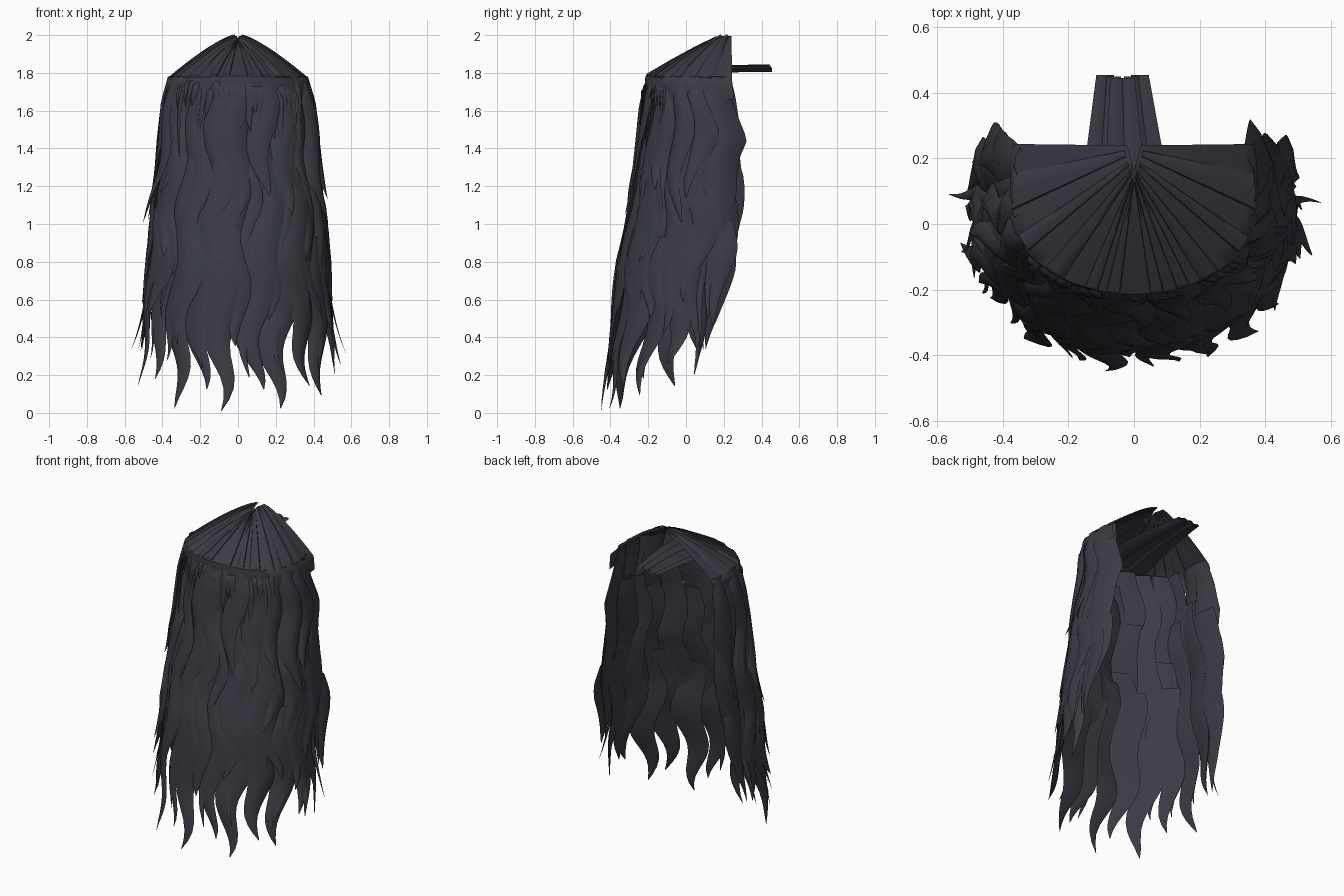
import bpy, bmesh, math, random
from mathutils import Vector

if "Cube" in bpy.data.objects:
    bpy.data.objects.remove(bpy.data.objects["Cube"])

random.seed(11)
R = random.uniform

dark = bpy.data.materials.new("charcoal_hair")
dark.diffuse_color = (0.043, 0.043, 0.059, 1)
dark.use_nodes = True
dark.node_tree.nodes["Principled BSDF"].inputs["Base Color"].default_value = dark.diffuse_color

# Outline of the hair by height: z, half width, front y, back y
LEVELS = [(0.0, .48, -.425, .05), (0.2, .485, -.405, .10), (0.5, .475, -.375, .205),
          (0.8, .46, -.345, .245), (1.0, .44, -.30, .275), (1.1, .43, -.28, .285),
          (1.3, .405, -.245, .265), (1.45, .39, -.225, .295), (1.6, .375, -.21, .26),
          (1.78, .355, -.195, .24)]
CENTRE, BEND = 0.05, 0.75


def level(z):
    z = min(max(z, 0), 1.78)
    for a, b in zip(LEVELS, LEVELS[1:]):
        if z <= b[0]:
            k = (z - a[0]) / (b[0] - a[0])
            return [p + (q - p) * k for p, q in zip(a[1:], b[1:])]


def shell(u, z):
    """Point on the outline: u = -1 back left, 0 front, 1 back right."""
    half, front, back = level(z)
    s, m = (1 if u >= 0 else -1), abs(u)
    if m < BEND:
        t = m / BEND * math.pi / 2
        return Vector((s * half * math.sin(t), CENTRE - (CENTRE - front) * math.cos(t), z))
    k = (m - BEND) / (1 - BEND)
    return Vector((s * half * (1 - .03 * k * k), CENTRE + (back - CENTRE) * k, z))


def outward(u, z):
    t = shell(u + .02, z) - shell(u - .02, z)
    return Vector((t.y, -t.x, 0)).normalized()


def sheet(bm, rows, closed=False):
    """Join rows of points into a grid of faces, or a tube if closed."""
    vs = [[bm.verts.new(p) for p in row] for row in rows]
    n = len(rows[0])
    for a, b in zip(vs, vs[1:]):
        for i in range(n if closed else n - 1):
            k = (i + 1) % n
            bm.faces.new((a[i], b[i], b[k], a[k]))


def finish(bm, name):
    me = bpy.data.meshes.new(name)
    bm.to_mesh(me)
    bm.free()
    me.materials.append(dark)
    ob = bpy.data.objects.new(name, me)
    bpy.context.collection.objects.link(ob)
    bpy.ops.object.select_all(action='DESELECT')
    ob.select_set(True)
    bpy.context.view_layer.objects.active = ob
    bpy.ops.object.shade_smooth_by_angle(angle=math.radians(50))


# Lens cross-section: sideways position, bulge
SECTION = [(-1, 0), (-.6, .64), (0, 1), (.6, .64), (1, 0), (.6, -.3), (0, -.45), (-.6, -.3)]


def lock(bm, u0, top, tip, width, lift, sway, flare=0.0, wave=.035, tilt=.1, bulge=.3,
         taper=.55, steps=18):
    """One wavy lens-shaped lock that tapers to a curved point."""
    rows = []
    phase = u0 * 4 + R(-.4, .4)
    calm = 1 if abs(u0) < .8 else .4
    for i in range(steps + 1):
        s = i / steps
        z = top + (tip - top) * s
        w = width / 2 * min(1, (1 - s) / taper) ** .9 * (.7 + .3 * min(1, s * 4)) + .0015
        uc = u0 + calm * wave * math.sin(z * 12 + phase) + sway * s ** 3
        row = []
        for q, b in SECTION:
            u = uc + q * w / .95
            out = lift * min(1, s * 5) + bulge * w * (b - .4) + tilt * q * w + flare * s ** 3
            row.append(shell(u, z) + outward(u, z) * out)
        rows.append(row)
    sheet(bm, rows, True)


# Main tiers of long locks: name, count, top, tip at front, rise toward back, lift
TIERS = [("upper_locks", 13, 1.78, 1.08, .0, .012),
         ("middle_locks", 13, 1.50, .74, .05, .004),
         ("lower_locks", 13, 1.22, .40, .22, .006),
         ("bottom_locks", 14, 1.0, .055, .43, .004)]
for name, n, top, tip, rise, lift in TIERS:
    bm = bmesh.new()
    for i in range(n):
        u = -.9 + 1.8 * i / (n - 1)
        end = tip + rise * abs(u) ** 2.5 + (.08 if i % 2 else -.05) + R(-.03, .02)
        start = top if top > 1.7 else top + R(-.08, .08)
        side = math.sin(min(1, abs(u)) * math.pi)
        # the lowest front lock reaches the floor
        if name == "bottom_locks" and i == 6:
            end = 0
        lock(bm, u, start, max(end, 0.01), R(.19, .23), lift + R(-.008, .012),
             R(-.05, .05), flare=.035 * side * R(.2, 1.3) + .012,
             tilt=.25 if i % 3 else -.15, taper=.62 if tip < .1 else .55)
    finish(bm, name)

# Thin stray locks splaying out around the hem
bm = bmesh.new()
for i in range(12):
    u = -.8 + 1.6 * i / 11
    tip = .14 + .2 * u * u + R(0, .12)
    lock(bm, u, tip + R(.5, .7), tip, R(.05, .09), .008, R(-.05, .05),
         flare=.02 + .09 * abs(u) * R(.6, 1))
finish(bm, "stray_locks")

# Narrower locks breaking up the body
bm = bmesh.new()
for i in range(18):
    u = -.85 + 1.7 * i / 17
    top = R(1.1, 1.74)
    lock(bm, u, top, top - R(.45, .65), R(.08, .13), .018, R(-.04, .04), tilt=.3)
finish(bm, "narrow_locks")

# Short fringe hanging from the front rim of the crown
bm = bmesh.new()
for i in range(26):
    u = -.46 + .92 * i / 25
    top = 1.78 + R(-.05, 0)
    lock(bm, u, top, top - R(.12, .42), R(.035, .065), .028, R(-.03, .03), wave=.008,
         tilt=.35, steps=8)
finish(bm, "fringe")


# Crown: sloped cap running from the parting down to the rim
def crown_point(u, v, lift=0.0):
    m, s = abs(u), (1 if u >= 0 else -1)
    apex = Vector((s * .03 * max(0, m - .3), .13 + .11 * m, 1.965 + .03 * min(1, m * 2)))
    rim = shell(u, 1.76) + outward(u, 1.76) * .018
    p = apex.lerp(rim, v)
    p.z = apex.z + (1.785 - .03 * m - apex.z) * v ** (1.1 + .25 * m) + lift
    return p


bm = bmesh.new()
for s in (-1, 1):
    us = [s * i / 20 for i in range(21)]
    rows = [[crown_point(u, j / 10) for u in us] for j in range(11)]
    # the rim rolls over and tucks down into the locks
    rows += [[shell(u, z) + outward(u, z) * d for u in us] for z, d in ((1.735, .02), (1.66, .008))]
    sheet(bm, rows)
bmesh.ops.remove_doubles(bm, verts=bm.verts, dist=.0005)
finish(bm, "crown")

# Flat wedges of hair laid over the crown
bm = bmesh.new()
for s in (-1, 1):
    for u, w in ((.1, .03), (.19, .03), (.34, .05), (.55, .05), (.8, .08)):
        u += R(-.02, .02)
        rows = []
        for j in range(9):
            v = .03 + .96 * j / 8
            rows.append([crown_point(s * (u + q * w), v, b) for q, b in
                         ((-1, -.004), (-.8, .007), (0, .011), (.8, .007), (1, -.004))])
        sheet(bm, rows)
finish(bm, "crown_wedges")

# Gathered band of strands pulled straight back under the crown
bm = bmesh.new()
for i in range(6):
    k = i / 5
    mid = 1 - abs(k - .5) * 2
    rows = []
    for j in range(7):
        v = j / 6
        left, right = -.19 + .075 * v, .15 - .105 * v
        x, half = left + (right - left) * (.17 + .66 * k), (right - left) * .17
        y = -.12 + .575 * v - (.012 * mid * v)
        base = 1.815 + .018 * mid - .05 * (1 - v) ** 3
        lean = .01 * (1 if i % 2 else -1)
        rows.append([(x + q * half, y, base + .013 * b + lean * q) for q, b in SECTION])
    sheet(bm, rows, True)
finish(bm, "back_band")
